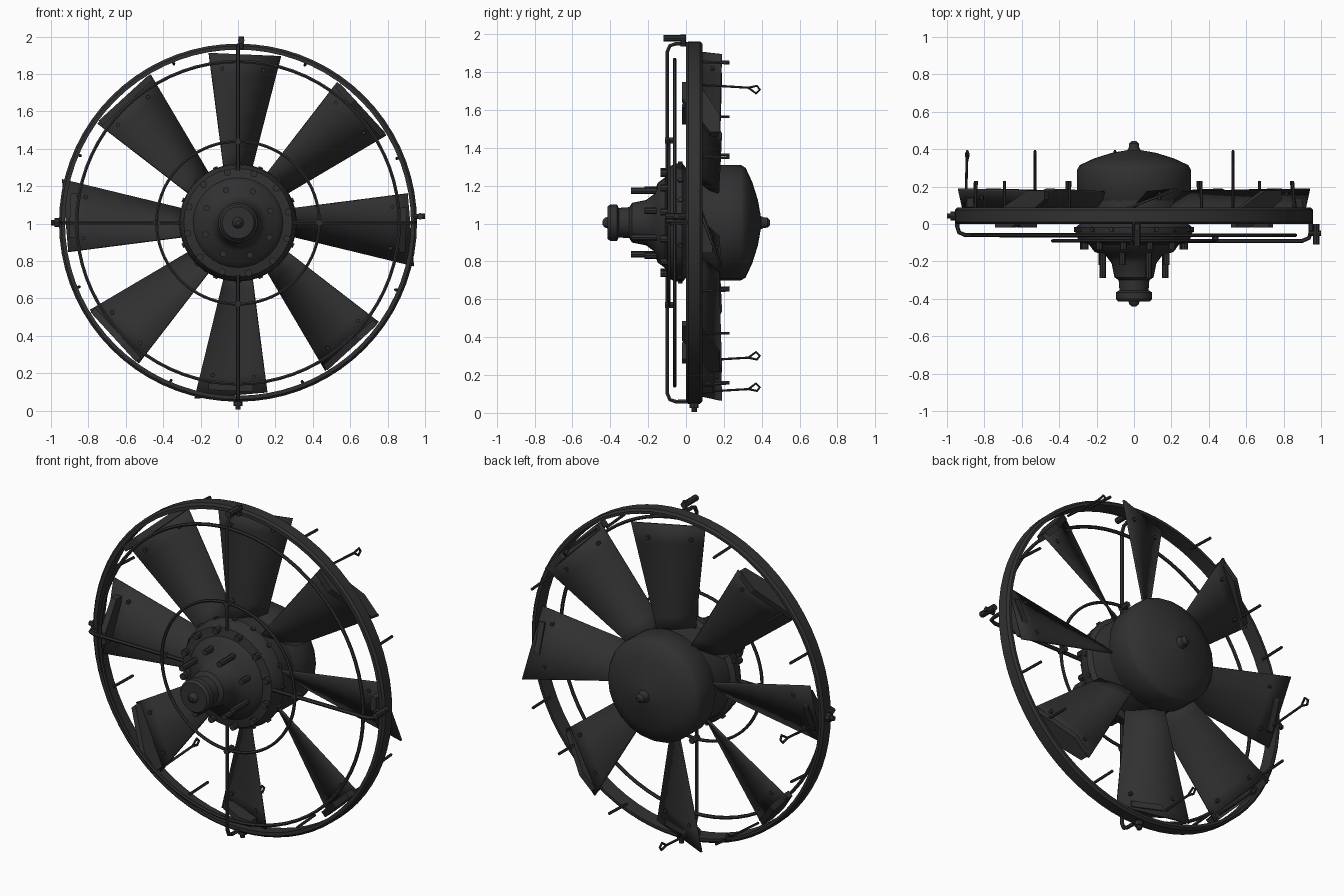
import bpy, bmesh, math
from mathutils import Vector

cube = bpy.data.objects.get("Cube")
if cube:
    bpy.data.objects.remove(cube, do_unlink=True)

CZ = 1.005  # height of the fan axis

metal = bpy.data.materials.new("dark grey metal")
metal.use_nodes = True
COLOR = (0.03, 0.03, 0.03, 1)
metal.diffuse_color = COLOR
bsdf = metal.node_tree.nodes["Principled BSDF"]
bsdf.inputs["Base Color"].default_value = COLOR
bsdf.inputs["Roughness"].default_value = 0.7


def polar(r, deg, y):
    """Point at a radius and angle around the axis."""
    a = math.radians(deg)
    return Vector((r * math.cos(a), y, CZ + r * math.sin(a)))


def finish(obj, name, smooth=True):
    obj.name = name
    obj.data.materials.clear()
    obj.data.materials.append(metal)
    bpy.ops.object.select_all(action='DESELECT')
    obj.select_set(True)
    bpy.context.view_layer.objects.active = obj
    if smooth:
        bpy.ops.object.shade_smooth_by_angle(angle=math.radians(35))
    return obj


def from_bmesh(bm, name, smooth=True):
    bmesh.ops.recalc_face_normals(bm, faces=bm.faces)
    me = bpy.data.meshes.new(name)
    bm.to_mesh(me)
    bm.free()
    obj = bpy.data.objects.new(name, me)
    bpy.context.collection.objects.link(obj)
    return finish(obj, name, smooth)


def lathe(name, profile, segs, closed=False):
    """Spin (y, radius) points around the fan axis."""
    bm = bmesh.new()
    rings = [[bm.verts.new(polar(r, 360 * i / segs, y)) for i in range(segs)] for y, r in profile]
    pairs = list(zip(rings, rings[1:]))
    if closed:
        pairs.append((rings[-1], rings[0]))
    else:
        bm.faces.new(rings[0])
        bm.faces.new(rings[-1])
    for a, b in pairs:
        for i in range(segs):
            j = (i + 1) % segs
            bm.faces.new((a[i], a[j], b[j], b[i]))
    return from_bmesh(bm, name)


def rod(name, points, radius, closed=False, res=1):
    """Round wire through the points."""
    cu = bpy.data.curves.new(name, 'CURVE')
    cu.dimensions = '3D'
    cu.bevel_depth = radius
    cu.bevel_resolution = res
    cu.use_fill_caps = True
    sp = cu.splines.new('POLY')
    sp.points.add(len(points) - 1)
    for p, co in zip(sp.points, points):
        p.co = (*co, 1)
    sp.use_cyclic_u = closed
    obj = bpy.data.objects.new(name, cu)
    bpy.context.collection.objects.link(obj)
    bpy.ops.object.select_all(action='DESELECT')
    obj.select_set(True)
    bpy.context.view_layer.objects.active = obj
    bpy.ops.object.convert(target='MESH')
    return finish(bpy.context.object, name)


def hoop(name, r, y, thick):
    return rod(name, [polar(r, 5 * i, y) for i in range(72)], thick, closed=True)


# Outer shroud and front guard hoops
lathe("outer_ring", [(0, 0.925), (0, 0.945), (0.012, 0.957), (0.075, 0.957),
                     (0.087, 0.945), (0.087, 0.93)], 72, closed=True)
hoop("guard_hoop_outer", 0.862, -0.06, 0.01)
hoop("guard_hoop_inner", 0.435, -0.09, 0.009)

# Hub: front gearbox, drum and rear dome
lathe("gearbox", [(-0.44, 0.012), (-0.43, 0.025), (-0.415, 0.03), (-0.415, 0.085), (-0.4, 0.097),
                  (-0.365, 0.097), (-0.355, 0.078), (-0.3, 0.082), (-0.285, 0.105), (-0.21, 0.12),
                  (-0.17, 0.15), (-0.15, 0.21), (-0.11, 0.24), (-0.1, 0.29), (-0.06, 0.31),
                  (-0.02, 0.315), (0.0, 0.29), (0.18, 0.28)], 32)
lathe("rear_dome", [(0.07, 0.25), (0.16, 0.305), (0.29, 0.305), (0.315, 0.29), (0.35, 0.215),
                    (0.38, 0.12), (0.395, 0.035), (0.41, 0.028), (0.43, 0.026), (0.445, 0.012)], 24)

# Hub bolts and studs
for i in range(12):
    a = 30 * i + 12
    rod("hub_bolt", [polar(0.275, a, -0.05), polar(0.275, a, -0.135)], 0.019, res=2)
for i in range(8):
    a = 45 * i + 20
    rod("hub_stud", [polar(0.185, a, -0.1), polar(0.185, a, -0.29 if i % 2 else -0.22)], 0.017, res=2)
for i in range(16):
    a = 22.5 * i
    rod("flange_bolt", [polar(0.3, a, -0.03), polar(0.322, a, -0.03)], 0.014)


# Twisted blades
def blade_point(deg, r, side, y):
    a = math.radians(deg)
    return polar(r, deg, y) + side * Vector((math.sin(a), 0, -math.cos(a)))


def blade(deg, tip_back):
    bm = bmesh.new()
    steps, rows = 6, []
    for i in range(steps + 1):
        t = i / steps
        lead = blade_point(deg, 0.25 + 0.65 * t, -0.08 - 0.115 * t, 0.01 + 0.03 * t)
        trail = blade_point(deg, 0.25 + (tip_back - 0.25) * t, 0.05 + 0.14 * t, 0.17 + 0.015 * t)
        rows.append([bm.verts.new(lead.lerp(trail, s / 2)) for s in range(3)])
    for a, b in zip(rows, rows[1:]):
        for k in range(2):
            bm.faces.new((a[k], a[k + 1], b[k + 1], b[k]))
    obj = from_bmesh(bm, "blade")
    mod = obj.modifiers.new("thickness", 'SOLIDIFY')
    mod.thickness = 0.012
    mod.offset = 0


def end_plate(deg, r, half, front, back, thick):
    """Slanted slab closing a blade tip."""
    bm = bmesh.new()
    outline = [(-half, front), (-half * 0.35, front), (half, back - 0.05),
               (half, back), (half * 0.3, back), (-half, front + 0.08)]
    lo, hi = [[bm.verts.new(blade_point(deg, rr, s, y)) for s, y in outline] for rr in (r - thick, r)]
    bm.faces.new(lo)
    bm.faces.new(hi)
    n = len(outline)
    for i in range(n):
        j = (i + 1) % n
        bm.faces.new((lo[i], lo[j], hi[j], hi[i]))
    from_bmesh(bm, "blade_end_plate", smooth=False)


for i in range(8):
    ang = 87.5 - 45 * i
    diagonal = i % 2
    blade(ang, 0.9 if diagonal or i == 0 else 0.95)
    if diagonal:
        end_plate(ang, 0.905, 0.18, -0.02, 0.18, 0.035)
    elif i:
        end_plate(ang, 0.9, 0.12, 0.0, 0.14, 0.035)
    # rivets near the tip
    for side, y in ((-0.12, 0.06), (0.1, 0.15)):
        p = blade_point(ang, 0.82, side, y)
        rod("blade_rivet", [p - Vector((0, 0.02, 0)), p + Vector((0, 0.02, 0))], 0.011)

# Four guard arms bent back onto the shroud
for deg, y in ((90, -0.1), (270, -0.1), (0, -0.09), (180, -0.06)):
    rod("guard_arm", [polar(0.28, deg, y), polar(0.9, deg, y), polar(0.935, deg, y + 0.015),
                      polar(0.945, deg, y + 0.045), polar(0.945, deg, 0.03)], 0.011)
    rod("arm_clip", [polar(0.435, deg, y - 0.012), polar(0.435, deg, -0.05)], 0.018)

# Outer knobs and clamps
for deg, r in ((180, 1.0), (270, 1.0)):
    rod("ring_knob", [polar(0.94, deg, 0.043), polar(r - 0.02, deg, 0.043)], 0.024, res=2)
    rod("ring_knob_tip", [polar(0.97, deg, 0.043), polar(r, deg, 0.043)], 0.014, res=2)
rod("top_clamp", [polar(0.975, 89, -0.12), polar(0.975, 89, 0.0)], 0.018, res=2)
rod("top_clamp_post", [polar(0.93, 89, -0.015), polar(0.995, 89, -0.015)], 0.014, res=2)
rod("side_clamp", [polar(0.975, 2, -0.11), polar(0.975, 2, 0.0)], 0.018, res=2)
rod("side_clamp_post", [polar(0.94, 2, -0.05), polar(1.0, 2, -0.05)], 0.014, res=2)

# Rear pins around the shroud
for i in range(8):
    a = 22 + 45 * i
    rod("rear_pin", [polar(0.925, a, 0.06), polar(0.915, a, 0.23)], 0.008)
for a in (141, 319):
    rod("blade_pin", [polar(0.89, a, 0.05), polar(0.89, a, 0.23)], 0.008)

# Rear wires ending in flat loops
for deg in (54, 183, 234, 263.5):
    tangent = Vector((0, 0, 1)) if abs(deg - 183) > 1 else Vector((0.3, 0, 1))
    drop = -1 if deg < 90 else 1
    root = polar(0.9, deg, 0.08)

    def at(y, h):
        return root + Vector((0, y - 0.08, 0)) + tangent * h * drop
    rod("rear_wire", [at(0.08, 0), at(0.33, 0.015), at(0.37, 0.045), at(0.39, 0.025),
                      at(0.375, 0.005), at(0.33, 0.015)], 0.007)
